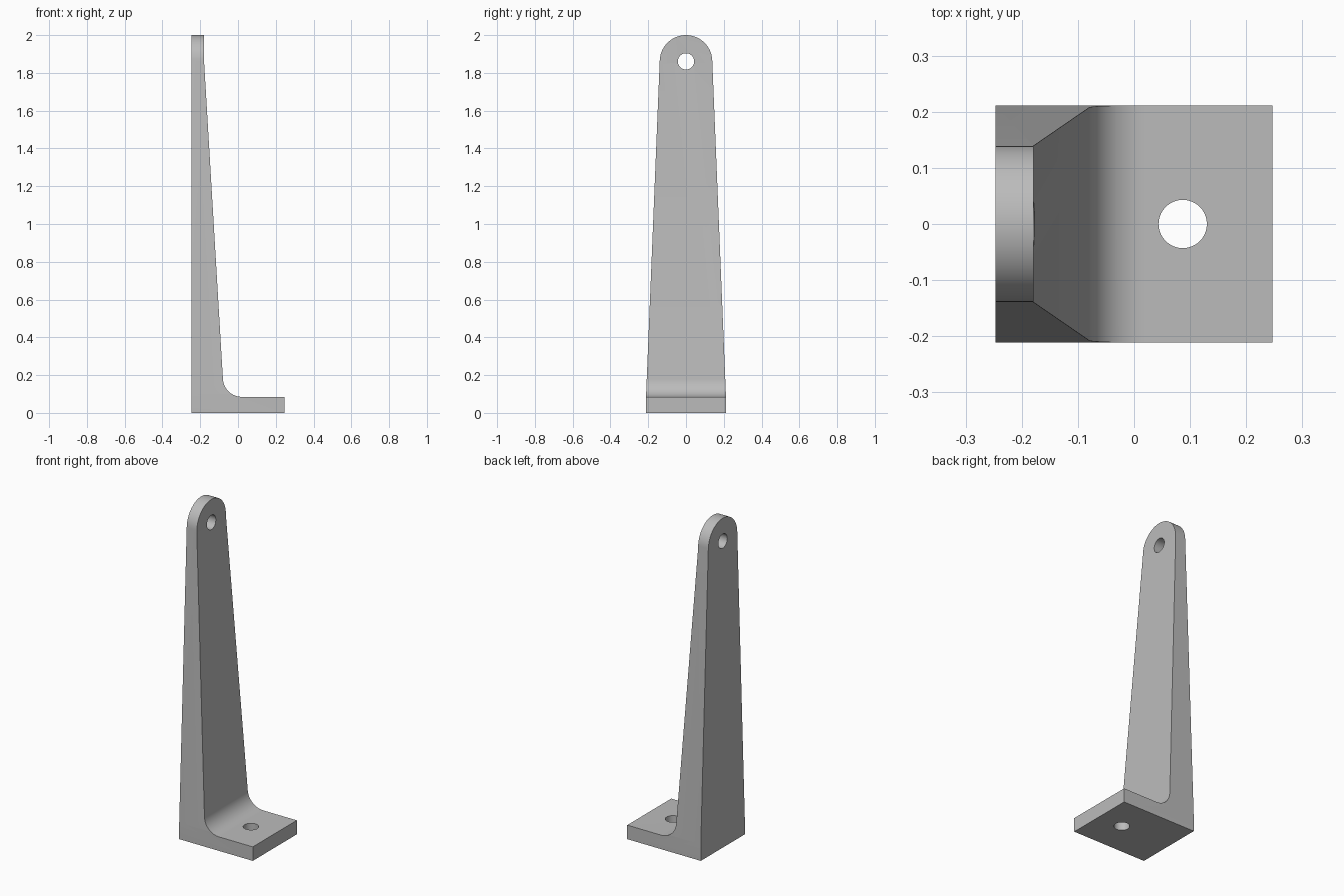
import bpy, bmesh, math
from mathutils import Vector

cube = bpy.data.objects.get("Cube")
if cube:
    bpy.data.objects.remove(cube, do_unlink=True)

grey = bpy.data.materials.new("plain grey")
grey.use_nodes = True
grey.diffuse_color = (0.5, 0.5, 0.5, 1)
grey.node_tree.nodes["Principled BSDF"].inputs["Base Color"].default_value = (0.5, 0.5, 0.5, 1)


def arc(cx, cz, r, start, end, n):
    """Points on an arc, angles in degrees."""
    angles = [math.radians(start + (end - start) * i / n) for i in range(n + 1)]
    return [(cx + r * math.cos(a), cz + r * math.sin(a)) for a in angles]


def prism(name, points, axis, low, high):
    """Extrude a 2D outline along the named axis."""
    place = {"x": lambda a, b, d: (d, a, b),
             "y": lambda a, b, d: (a, d, b),
             "z": lambda a, b, d: (a, b, d)}[axis]
    bm = bmesh.new()
    face = bm.faces.new([bm.verts.new(place(a, b, low)) for a, b in points])
    top = bmesh.ops.extrude_face_region(bm, geom=[face])["geom"]
    shift = Vector(place(0, 0, high - low))
    bmesh.ops.translate(bm, vec=shift, verts=[v for v in top if isinstance(v, bmesh.types.BMVert)])
    bmesh.ops.recalc_face_normals(bm, faces=bm.faces)
    mesh = bpy.data.meshes.new(name)
    bm.to_mesh(mesh)
    bm.free()
    mesh.materials.append(grey)
    obj = bpy.data.objects.new(name, mesh)
    bpy.context.collection.objects.link(obj)
    return obj


def cut(target, tool, operation):
    """Apply a boolean and discard the tool."""
    tool.hide_render = True
    mod = target.modifiers.new(tool.name, "BOOLEAN")
    mod.operation, mod.object, mod.solver = operation, tool, "EXACT"
    bpy.context.view_layer.objects.active = target
    bpy.ops.object.modifier_apply(modifier=mod.name)
    bpy.data.objects.remove(tool, do_unlink=True)


HALF, FOOT, WIDE = 0.247, 0.085, 0.211
TIP_Z, TIP_R, HOLE = 1.861, 0.139, 0.043

# L-shaped side profile: foot, inner fillet, leaning face and upright tip
fillet = arc(0.02, FOOT + 0.1, 0.1, 270, 183.5, 16)
profile = [(-HALF, 0), (HALF, 0), (HALF, FOOT)] + fillet
profile += [(-0.179, 1.85), (-0.179, 2.0), (-HALF, 2.0)]
bracket = prism("bracket", profile, "y", -WIDE, WIDE)

# Tapered outline with a rounded tip
outline = [(-WIDE, -0.1), (WIDE, -0.1), (WIDE, 0.1)]
outline += arc(0, TIP_Z, TIP_R, 2.3, 177.7, 40) + [(-WIDE, 0.1)]
cut(bracket, prism("tapered_outline", outline, "x", -1, 1), "INTERSECT")

# Bolt holes through the tip and the foot
circle = arc(0, TIP_Z, HOLE, 0, 360, 40)[:-1]
cut(bracket, prism("tip_hole", circle, "x", -1, 1), "DIFFERENCE")
circle = arc(0.087, 0, HOLE, 0, 360, 40)[:-1]
cut(bracket, prism("foot_hole", circle, "z", -0.1, 0.3), "DIFFERENCE")

# Smooth curves, sharp edges
bpy.ops.object.select_all(action="DESELECT")
bracket.select_set(True)
bpy.context.view_layer.objects.active = bracket
bpy.ops.object.shade_smooth_by_angle(angle=math.radians(30))
